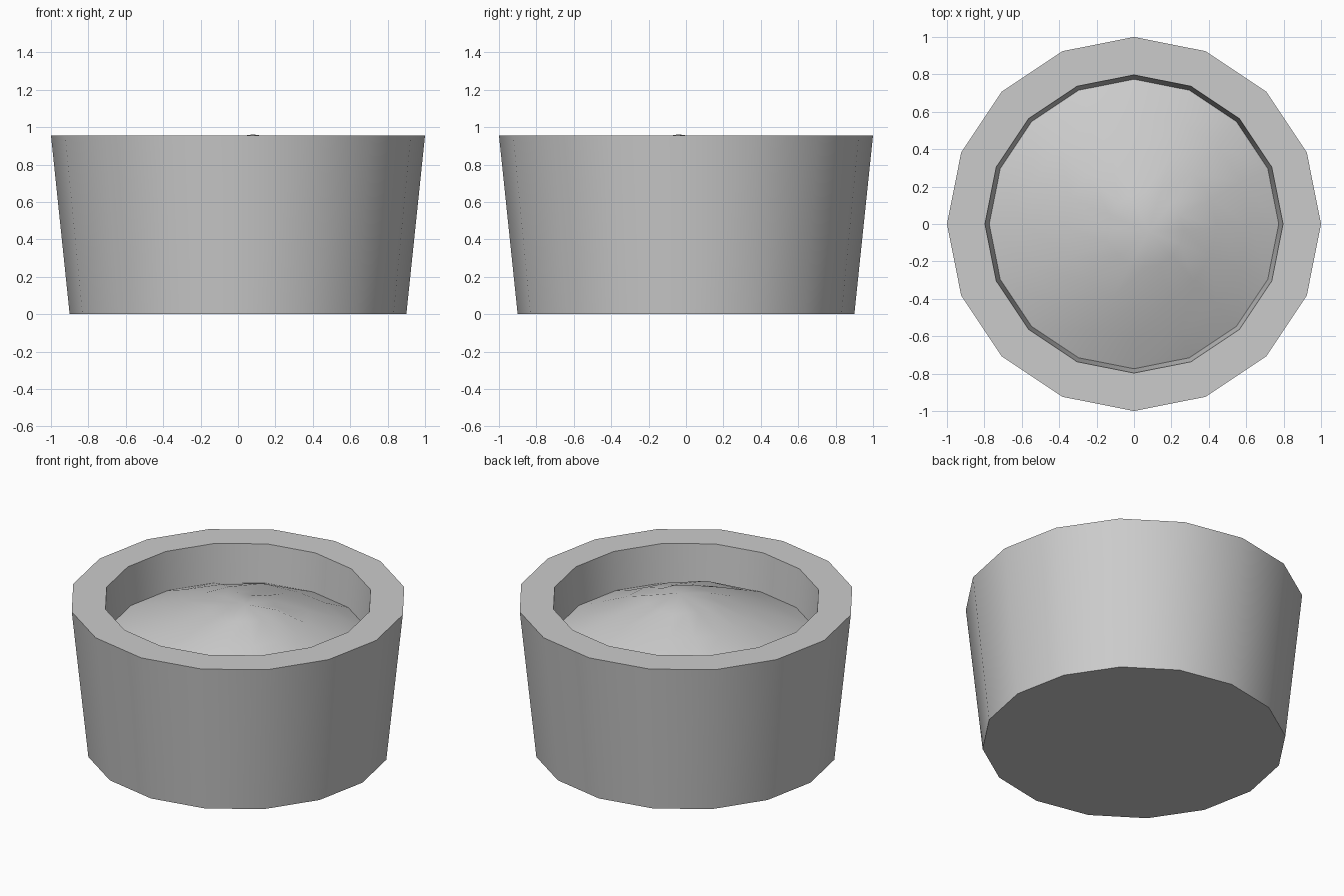
import bpy, bmesh, math, random

if "Cube" in bpy.data.objects:
    bpy.data.objects.remove(bpy.data.objects["Cube"])

SIDES = 16
random.seed(4)


def ring(bm, r, z, cx=0.0, cy=0.0, jitter=0.0):
    return [bm.verts.new((cx + r * math.cos(2 * math.pi * i / SIDES),
                          cy + r * math.sin(2 * math.pi * i / SIDES),
                          z + random.uniform(-jitter, jitter))) for i in range(SIDES)]


def bridge(bm, a, b):
    for i in range(SIDES):
        j = (i + 1) % SIDES
        bm.faces.new((a[i], a[j], b[j], b[i]))


def finish(bm, name, angle):
    bmesh.ops.recalc_face_normals(bm, faces=bm.faces)
    mesh = bpy.data.meshes.new(name)
    bm.to_mesh(mesh)
    bm.free()
    obj = bpy.data.objects.new(name, mesh)
    bpy.context.collection.objects.link(obj)
    bpy.ops.object.select_all(action='DESELECT')
    obj.select_set(True)
    bpy.context.view_layer.objects.active = obj
    bpy.ops.object.shade_smooth_by_angle(angle=math.radians(angle))
    return obj


# Tapered pot with a thick flat rim and an inner wall down to a floor under the soil
bm = bmesh.new()
profile = [(0.9, 0.0), (1.0, 0.957), (0.797, 0.957), (0.772, 0.69)]
rings = [ring(bm, r, z) for r, z in profile]
for a, b in zip(rings, rings[1:]):
    bridge(bm, a, b)
bm.faces.new(rings[0])
bm.faces.new(rings[-1])
finish(bm, "pot", 40)

# Uneven soil mound, its peak slightly off centre
bm = bmesh.new()
px, py, peak, edge = 0.08, -0.04, 0.962, 0.71
rings = []
for t in (1.0, 0.78, 0.52, 0.26):
    z = edge + (peak - edge) * (1 - t ** 1.4)
    rings.append(ring(bm, 0.775 * t, z, px * (1 - t), py * (1 - t),
                      0.0 if t == 1.0 else 0.012))
for a, b in zip(rings, rings[1:]):
    bridge(bm, a, b)
top = bm.verts.new((px, py, peak))
for i in range(SIDES):
    bm.faces.new((rings[-1][i], rings[-1][(i + 1) % SIDES], top))
finish(bm, "soil", 60)
# Make sure the open soil surface faces upward
soil = bpy.data.objects["soil"].data
if soil.polygons[0].normal.z < 0:
    soil.flip_normals()
